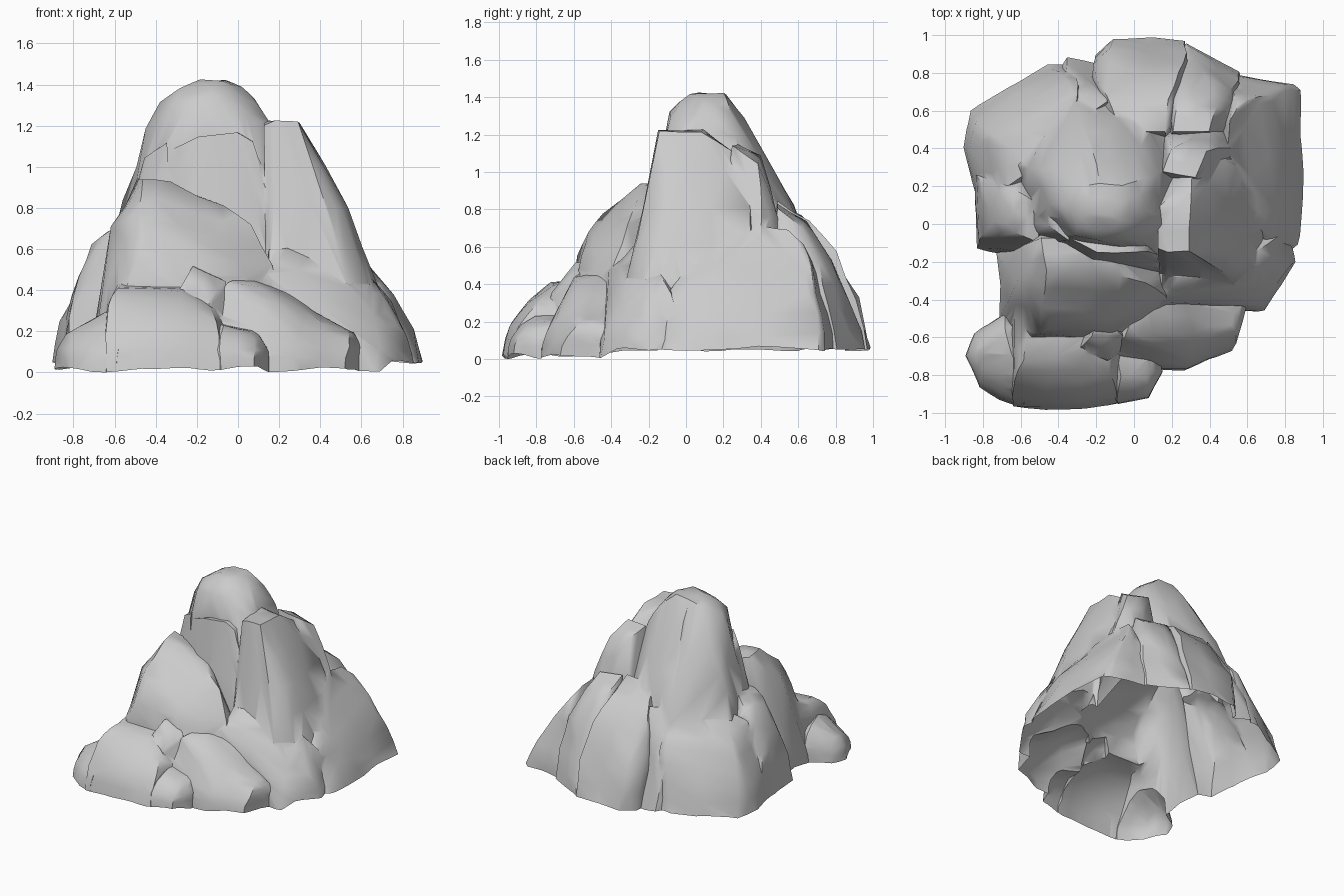
import bpy
import bmesh
from mathutils import Vector, noise

default_cube = bpy.data.objects.get("Cube")
if default_cube:
    bpy.data.objects.remove(default_cube, do_unlink=True)

stone = bpy.data.materials.new("grey_stone")
stone.use_nodes = True
stone_colour = (0.6, 0.6, 0.6, 1)
stone.diffuse_color = stone_colour
stone.node_tree.nodes["Principled BSDF"].inputs["Base Color"].default_value = stone_colour

boulders = []
GROUND_CUT = 0.07


def boulder(name, outline, crown, floor=0.04, bulge=0.06, rough=0.025):
    """Convex boulder from a ground outline, a swollen waist and a crown."""
    bm = bmesh.new()
    tops = [Vector(p) for p in crown]
    feet = [Vector((x, y, floor)) for x, y in outline]
    centre = sum(feet, Vector()) / len(feet)
    points = tops + feet
    for foot in feet:
        top = min(tops, key=lambda t: (t - foot).length)
        outward = (foot - centre).normalized() + Vector((0, 0, 0.6))
        for blend in (0.35, 0.7):
            swell = 4 * blend * (1 - blend) * bulge
            points.append(foot.lerp(top, blend) + outward * swell)
    for p in points:
        bm.verts.new(p)
    hull = bmesh.ops.convex_hull(bm, input=bm.verts[:])
    loose = {g for g in hull["geom_interior"] + hull["geom_unused"]
             if isinstance(g, bmesh.types.BMVert)}
    bmesh.ops.delete(bm, geom=list(loose), context="VERTS")

    # Chisel the faces a little
    bmesh.ops.subdivide_edges(bm, edges=bm.edges[:], cuts=1, use_grid_fill=True)
    for v in bm.verts:
        v.co += noise.noise_vector(v.co * 4 + centre) * rough
    bmesh.ops.recalc_face_normals(bm, faces=bm.faces[:])
    mesh = bpy.data.meshes.new(name)
    bm.to_mesh(mesh)
    bm.free()
    mesh.materials.append(stone)
    obj = bpy.data.objects.new(name, mesh)
    bpy.context.collection.objects.link(obj)
    boulders.append(obj)


# Tall middle
boulder("rock_pile",
        [(-.64, .3), (-.57, -.15), (.2, -.25), (.35, .3), (.1, .75), (-.4, .78)],
        [(-.28, .05, 1.39), (-.27, .2, 1.4), (-.18, .08, 1.44), (-.08, .03, 1.44),
         (-.06, .21, 1.44), (-.18, .22, 1.43), (.01, .1, 1.4), (.07, .1, 1.34),
         (.06, .25, 1.32), (-.37, .1, 1.32), (-.44, .1, 1.2), (-.44, .3, 1.13),
         (.14, .0, 1.25), (.14, .28, 1.2), (-.18, -.08, 1.33), (-.02, -.08, 1.32),
         (-.3, -.05, 1.3), (-.2, .4, 1.14), (.08, -.08, 1.24)], bulge=.075)
boulder("front_column",
        [(-.5, -.2), (-.3, -.3), (.2, -.31), (.2, .1), (-.45, .1)],
        [(-.2, -.14, 1.16), (.0, -.15, 1.18), (.08, -.15, 1.14), (.13, -.16, 1.0),
         (-.36, -.06, 1.08), (.05, .1, 1.17)], bulge=.02, rough=.015)
boulder("west_shoulder",
        [(-.65, -.12), (-.62, .3), (-.3, .3), (-.3, -.2)],
        [(-.46, .0, 1.06), (-.35, -.08, 1.13), (-.47, .22, .97), (-.34, .15, 1.14)],
        bulge=.03, rough=.015)
boulder("east_shoulder",
        [(.12, -.34), (.6, -.33), (.72, -.2), (.76, .0), (.74, .35), (.5, .45), (.15, .42)],
        [(.13, -.13, 1.22), (.18, -.15, 1.24), (.29, -.14, 1.23), (.3, .08, 1.23),
         (.14, .1, 1.24), (.3, .26, 1.12), (.36, -.1, 1.1)], bulge=.07, rough=.015)
boulder("back_shoulder",
        [(.1, .1), (.1, .57), (.45, .6), (.66, .42), (.55, .1)],
        [(.16, .28, 1.16), (.32, .25, 1.16), (.2, .4, 1.1), (.38, .38, 1.05)],
        bulge=.05, rough=.015)

# Front slope
boulder("front_upper_boulder",
        [(-.72, -.15), (-.71, -.5), (-.62, -.62), (.05, -.64), (.22, -.48), (.25, -.1), (-.5, .0)],
        [(-.46, -.24, .95), (-.33, -.24, .94), (-.06, -.27, .83), (.07, -.3, .73),
         (-.62, -.3, .73), (-.48, -.08, .94), (-.48, -.44, .79), (-.4, -.52, .69),
         (-.5, -.58, .56), (-.15, -.56, .56), (-.1, -.45, .68), (.16, -.38, .55),
         (-.2, -.08, .88)], bulge=.02)
boulder("front_lower_boulder",
        [(-.65, -.99), (-.3, -1.0), (-.08, -.96), (.0, -.6), (-.3, -.35), (-.65, -.4)],
        [(-.57, -.72, .43), (-.28, -.72, .42), (-.2, -.66, .41), (-.58, -.5, .46),
         (-.2, -.48, .46)], bulge=.045)
boulder("front_west_toe",
        [(-.91, -.7), (-.82, -.88), (-.6, -.99), (-.5, -.6), (-.7, -.48), (-.86, -.57)],
        [(-.77, -.68, .24), (-.65, -.7, .31), (-.68, -.57, .29), (-.6, -.82, .29)],
        bulge=.03, rough=.02)
boulder("front_small_stone",
        [(-.17, -.85), (-.08, -.96), (.08, -.93), (.15, -.78), (.12, -.6), (-.17, -.62)],
        [(-.07, -.8, .25), (.05, -.78, .22), (-.13, -.74, .22), (.08, -.65, .22),
         (-.1, -.62, .26)], bulge=.03, rough=.015)
boulder("front_wedge_stone",
        [(-.3, -.66), (-.14, -.74), (-.04, -.66), (-.1, -.45), (-.25, -.45)],
        [(-.22, -.59, .53), (-.06, -.59, .46), (-.29, -.66, .41), (-.14, -.72, .37),
         (-.2, -.48, .53)], floor=.24, bulge=.0, rough=.005)
boulder("front_slanted_boulder",
        [(-.1, -.74), (.14, -.76), (.25, -.78), (.52, -.7), (.6, -.4), (.0, -.25), (-.17, -.6)],
        [(-.05, -.59, .46), (.1, -.57, .43), (.32, -.58, .33), (.05, -.35, .48),
         (.5, -.5, .25), (-.13, -.64, .37), (.25, -.4, .4)], bulge=.04)
boulder("front_east_boulder",
        [(.1, -.47), (.68, -.46), (.87, -.2), (.82, .0), (.3, .0), (.1, -.15)],
        [(.14, -.27, .62), (.23, -.27, .62), (.45, -.28, .52), (.62, -.28, .4),
         (.66, -.12, .47), (.14, -.42, .5), (.3, -.12, .6)], bulge=.035)

# East and north sides
boulder("east_boulder",
        [(.82, -.16), (.88, -.1), (.91, .28), (.88, .5), (.89, .7), (.85, .73),
         (.53, .79), (.4, .5), (.5, -.2)],
        [(.58, .07, .62), (.57, .25, .64), (.5, .42, .73), (.5, .55, .71),
         (.55, .63, .63), (.64, .0, .52)], bulge=.035)
boulder("north_east_rib",
        [(.6, .55), (.56, .81), (.27, .96), (.13, .8), (.15, .4), (.5, .35)],
        [(.22, .49, .85), (.4, .48, .82), (.24, .64, .76), (.44, .62, .71)], bulge=.055)
boulder("north_boulder",
        [(-.2, .9), (-.1, 1.0), (.26, .98), (.28, .6), (.1, .35), (-.25, .5)],
        [(-.06, .5, .86), (.18, .5, .87), (-.12, .62, .79), (.19, .66, .77)], bulge=.06)
boulder("north_notch_stone",
        [(-.4, .82), (-.36, .9), (-.16, .85), (-.1, .6), (-.4, .5)],
        [(-.22, .6, .74), (-.14, .65, .75), (-.32, .6, .66)], bulge=.04, rough=.02)

# West side
boulder("north_west_boulder",
        [(-.91, .42), (-.87, .6), (-.48, .84), (-.36, .84), (-.25, .4), (-.6, .05), (-.84, .15)],
        [(-.54, .28, .69), (-.4, .5, .71), (-.32, .62, .68), (-.64, .4, .6),
         (-.66, .2, .62)], bulge=.06)
boulder("west_boulder",
        [(-.85, .3), (-.83, -.12), (-.72, -.15), (-.45, -.2), (-.4, .3)],
        [(-.64, .2, .69), (-.62, -.05, .7), (-.71, .05, .64), (-.5, .1, .77),
         (-.5, -.1, .74)], bulge=.055)

# Fuse the boulders into one outer shell
pile = boulders[0]
bpy.ops.object.select_all(action="DESELECT")
pile.select_set(True)
bpy.context.view_layer.objects.active = pile
for part in boulders[1:]:
    union = pile.modifiers.new("union", "BOOLEAN")
    union.operation = "UNION"
    union.solver = "EXACT"
    union.object = part
    bpy.ops.object.modifier_apply(modifier=union.name)
    bpy.data.objects.remove(part, do_unlink=True)

# Slice the underside open, leave a ragged skirt and settle it on the ground
bm = bmesh.new()
bm.from_mesh(pile.data)
bmesh.ops.bisect_plane(bm, geom=bm.verts[:] + bm.edges[:] + bm.faces[:],
                       plane_co=(0, 0, GROUND_CUT), plane_no=(0, 0, 1),
                       clear_inner=True)
for v in bm.verts:
    if v.is_boundary:
        v.co.z += noise.noise(v.co * 5) * 0.03 - (0.04 if v.co.y < -0.4 else 0)
lowest = min(v.co.z for v in bm.verts)
bmesh.ops.translate(bm, verts=bm.verts[:], vec=(0, 0, -lowest))
bm.to_mesh(pile.data)
bm.free()
bpy.ops.object.shade_smooth_by_angle(angle=0.8)
